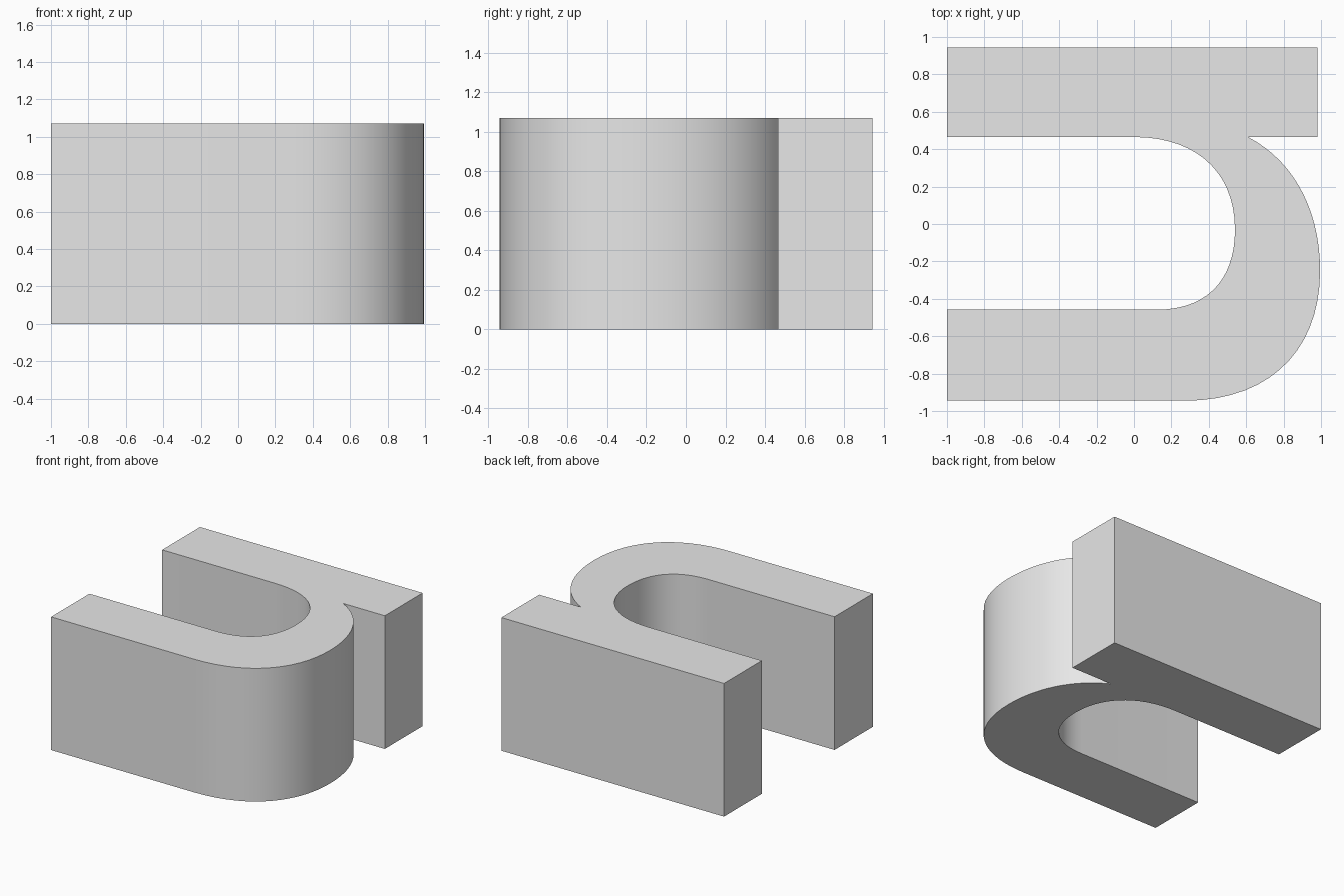
import bpy
import bmesh
from mathutils import Vector
from mathutils.geometry import interpolate_bezier

HEIGHT = 1.07
STEPS = 16

if "Cube" in bpy.data.objects:
    bpy.data.objects.remove(bpy.data.objects["Cube"], do_unlink=True)


def arc(*points):
    """Sample one cubic curve from start, two handles and end."""
    return interpolate_bezier(*[Vector((x, y, 0)) for x, y in points], STEPS)


def line(*points):
    return [Vector((x, y, 0)) for x, y in points]


def make_material(name, value):
    mat = bpy.data.materials.new(name)
    mat.use_nodes = True
    colour = (value, value, value, 1)
    mat.diffuse_color = colour
    mat.node_tree.nodes["Principled BSDF"].inputs["Base Color"].default_value = colour
    return mat


# Rear bar with its squared overhanging end
rear_bar = line((-1, 0.465), (-1, 0.945), (0.98, 0.945), (0.98, 0.465))

# Outer side of the bend, leading into the front arm
outer_bend = (arc((0.61, 0.465), (0.85, 0.34), (0.995, 0.08), (0.995, -0.25))
              + arc((0.995, -0.25), (0.995, -0.67), (0.73, -0.945), (0.27, -0.945))[1:])
front_arm = line((-1, -0.945), (-1, -0.458))

# Inner side of the bend, back to the rear bar
inner_bend = (arc((0.12, -0.458), (0.4, -0.458), (0.54, -0.29), (0.54, -0.03))
              + arc((0.54, -0.03), (0.54, 0.28), (0.33, 0.465), (0.0, 0.465))[1:])

# Extrude the closed profile upward
bm = bmesh.new()
profile = rear_bar + outer_bend + front_arm + inner_bend
base = bm.faces.new([bm.verts.new(p) for p in profile])
top = bmesh.ops.extrude_face_region(bm, geom=[base], use_keep_orig=True)["geom"]
bmesh.ops.translate(bm, vec=(0, 0, HEIGHT),
                    verts=[g for g in top if isinstance(g, bmesh.types.BMVert)])
bmesh.ops.recalc_face_normals(bm, faces=bm.faces[:])

mesh = bpy.data.meshes.new("curved_block")
bm.to_mesh(mesh)
bm.free()
mesh.materials.append(make_material("light grey", 0.8))
block = bpy.data.objects.new("curved_block", mesh)
bpy.context.collection.objects.link(block)

# Smooth bend with crisp corners
bpy.ops.object.select_all(action="DESELECT")
block.select_set(True)
bpy.context.view_layer.objects.active = block
bpy.ops.object.shade_smooth_by_angle()
